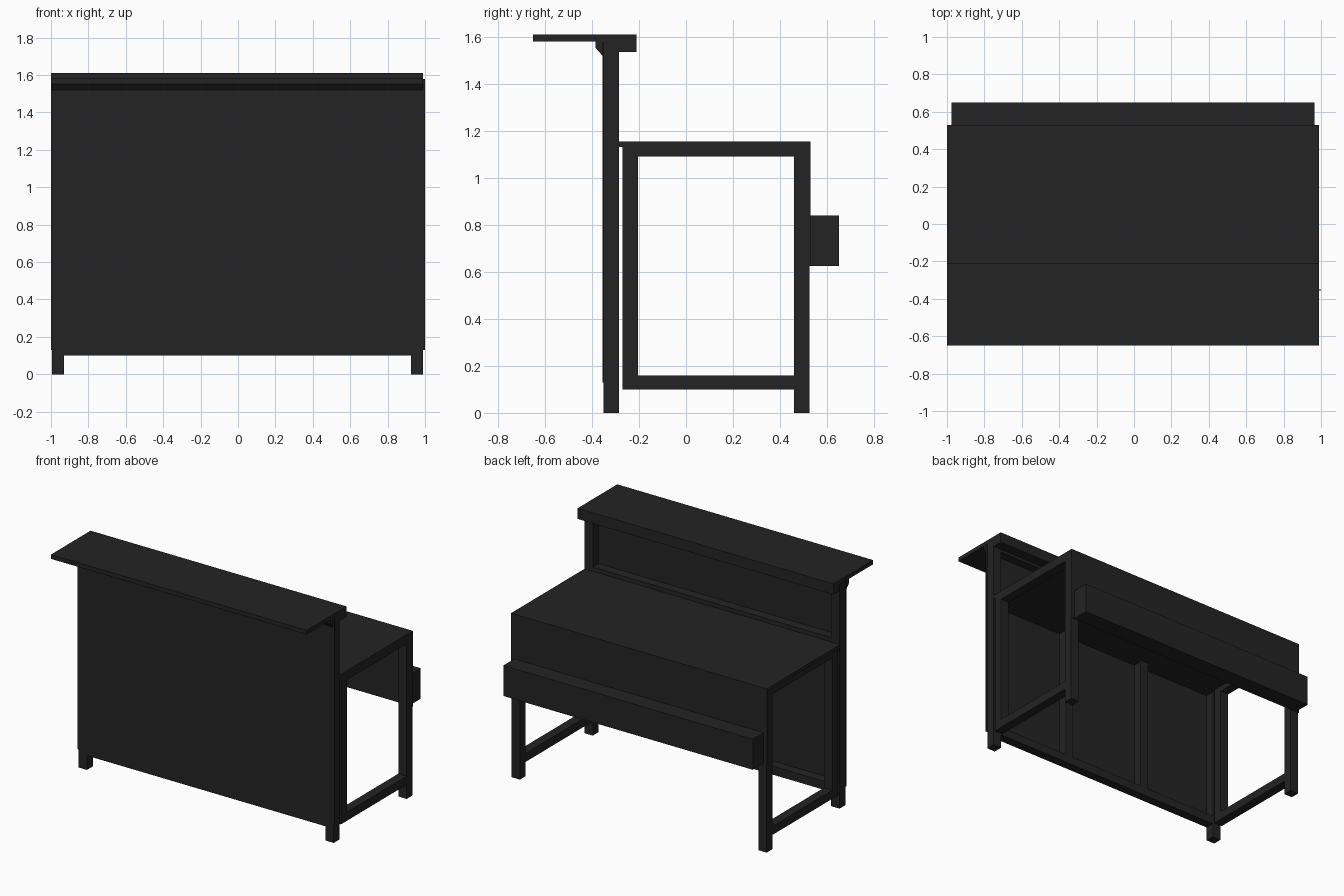
import bpy, bmesh

if "Cube" in bpy.data.objects:
    bpy.data.objects.remove(bpy.data.objects["Cube"])

# One dark charcoal finish for the whole counter
mat = bpy.data.materials.new("charcoal")
mat.diffuse_color = (0.017, 0.017, 0.017, 1)
mat.use_nodes = True
mat.node_tree.nodes["Principled BSDF"].inputs["Base Color"].default_value = mat.diffuse_color


def finish(name, bm):
    bmesh.ops.recalc_face_normals(bm, faces=bm.faces)
    me = bpy.data.meshes.new(name)
    bm.to_mesh(me)
    bm.free()
    me.materials.append(mat)
    ob = bpy.data.objects.new(name, me)
    bpy.context.collection.objects.link(ob)
    return ob


def box(name, x, y, z):
    """Box from (min, max) ranges."""
    bm = bmesh.new()
    bmesh.ops.create_cube(bm, size=1)
    for v in bm.verts:
        v.co = [r[0] + (c + 0.5) * (r[1] - r[0]) for c, r in zip(v.co, (x, y, z))]
    return finish(name, bm)


def extrude_x(name, profile, x0, x1):
    """Extrude a (y, z) profile along x."""
    bm = bmesh.new()
    f = bm.faces.new([bm.verts.new((x0, y, z)) for y, z in profile])
    r = bmesh.ops.extrude_face_region(bm, geom=[f])
    for v in r["geom"]:
        if isinstance(v, bmesh.types.BMVert):
            v.co.x = x1
    return finish(name, bm)


L, R, T = -0.995, 0.99, 0.065     # frame ends and tube size
FRONT = (-0.35, -0.285)           # depth of front wall frame
inner = (L + T, R - T)

# Side frames, one at each end
for side, x in (("left", (L, L + T)), ("right", (R - T, R))):
    box(f"{side}_front_post", x, FRONT, (0, 1.58))
    box(f"{side}_inner_post", x, (-0.27, -0.205), (0.1, 1.13))
    box(f"{side}_back_leg", x, (0.46, 0.525), (0, 1.13))
    box(f"{side}_lower_rail", x, (-0.205, 0.46), (0.1, 0.16))
    box(f"{side}_upper_rail", x, (-0.205, 0.46), (1.09, 1.13))

# Front wall frame: rails and two uprights behind the cladding
for name, z in (("bottom", (0.1, 0.16)), ("middle", (1.12, 1.185)), ("top", (1.515, 1.58))):
    box(f"front_{name}_rail", inner, FRONT, z)
for i, xc in enumerate((-0.33, 0.325)):
    box(f"front_upright_{i + 1}", (xc - T / 2, xc + T / 2), FRONT, (0.16, 1.12))

# Cladding on the front
box("front_panel", (-1, 1), (-0.356, -0.35), (0.13, 1.58))

# Worktop with back apron and storage rail
box("worktop", (-1, 0.99), (-0.285, 0.53), (1.13, 1.155))
box("back_apron", (-1, 0.99), (0.525, 0.53), (0.625, 1.13))
box("storage_rail", (-0.975, 0.965), (0.53, 0.65), (0.625, 0.84))

# Raised bar shelf with chamfered front support and rear beam
box("bar_shelf", (-1, 0.99), (-0.65, -0.21), (1.58, 1.61))
extrude_x("shelf_front_support",
          [(-0.385, 1.58), (-0.385, 1.553), (-0.356, 1.52), (-0.356, 1.58)], -1, 0.99)
box("shelf_rear_beam", (-1, 0.99), (-0.285, -0.21), (1.535, 1.58))
